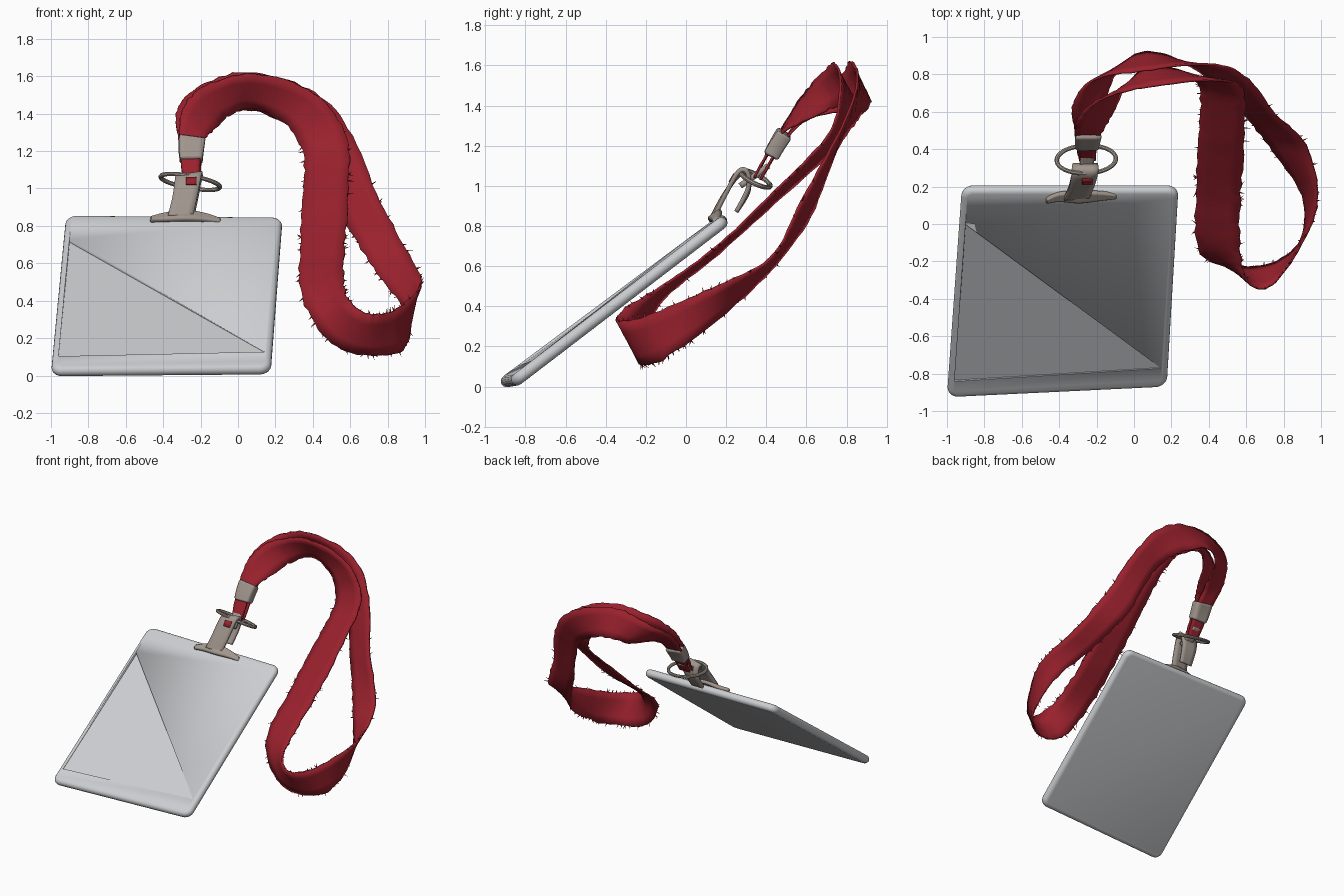
import bpy, bmesh, math, random
from mathutils import Vector as V

if "Cube" in bpy.data.objects:
    bpy.data.objects.remove(bpy.data.objects["Cube"])

random.seed(4)


def material(name, rgb):
    m = bpy.data.materials.new(name)
    m.diffuse_color = (*rgb, 1)
    m.use_nodes = True
    m.node_tree.nodes["Principled BSDF"].inputs["Base Color"].default_value = m.diffuse_color
    return m


RED = material("red fabric", (0.32, 0.015, 0.026))
METAL = material("dull metal", (0.35, 0.30, 0.265))
PLASTIC = material("grey plastic", (0.60, 0.61, 0.63))


def make(name, bm, mat, angle=40):
    bmesh.ops.recalc_face_normals(bm, faces=bm.faces)
    me = bpy.data.meshes.new(name)
    bm.to_mesh(me)
    bm.free()
    ob = bpy.data.objects.new(name, me)
    bpy.context.collection.objects.link(ob)
    me.materials.append(mat)
    bpy.ops.object.select_all(action='DESELECT')
    bpy.context.view_layer.objects.active = ob
    ob.select_set(True)
    bpy.ops.object.shade_smooth_by_angle(angle=math.radians(angle))
    return ob


def spline(pts, sub):
    """Catmull-Rom through rows of (centre xyz, half-width vector xyz)."""
    rows = [(V(p[:3]), V(p[3:])) for p in pts]
    out = []
    for i in range(len(rows) - 1):
        a, b, c, d = (rows[min(max(i + k, 0), len(rows) - 1)] for k in (-1, 0, 1, 2))
        for s in range(sub):
            t = s / sub
            out.append(tuple(
                0.5 * (2 * b[k] + (c[k] - a[k]) * t
                       + (2 * a[k] - 5 * b[k] + 4 * c[k] - d[k]) * t * t
                       + (3 * b[k] - a[k] - 3 * c[k] + d[k]) * t ** 3) for k in (0, 1)))
    return out + [rows[-1]]


def ribbon(name, rows, mat, thick, cols=4, rough=0.0):
    bm = bmesh.new()
    grid = []
    for i, (c, w) in enumerate(rows):
        t = rows[min(i + 1, len(rows) - 1)][0] - rows[max(i - 1, 0)][0]
        n = t.cross(w).normalized()
        line = []
        for j in range(cols + 1):
            s = 2 * j / cols - 1
            edge = 1 + (random.uniform(-rough, rough) * 8 if abs(s) == 1 else 0)
            line.append(bm.verts.new(c + w * s * edge + n * random.uniform(-rough, rough) * 0.3))
        grid.append(line)
    for a, b in zip(grid, grid[1:]):
        for j in range(cols):
            bm.faces.new((a[j], a[j + 1], b[j + 1], b[j]))
    ob = make(name, bm, mat)
    m = ob.modifiers.new("thickness", 'SOLIDIFY')
    m.thickness, m.offset = thick, 0
    return ob


# --- Card holder: rounded slab mapped onto a leaning four-cornered patch
TL, TR = V((-.92, .20, .842)), V((.238, .20, .832))
BL, BR = V((-1, -.920, .008)), V((.175, -.863, .018))
NORMAL = (TR - BL).cross(TL - BR).normalized()
HALF = 0.03


def on_card(u, v, h):
    return BL.lerp(BR, u).lerp(TL.lerp(TR, u), v) + NORMAL * h


def outline(inset, h):
    r = 0.06 - inset
    pts = []
    for k, (su, sv) in enumerate(((1, 1), (0, 1), (0, 0), (1, 0))):
        for s in range(7):
            a = math.pi / 2 * (k + s / 6)
            x = (1.16 - .06 if su else .06) + r * math.cos(a)
            y = (1.40 - .06 if sv else .06) + r * math.sin(a)
            pts.append(on_card(x / 1.16, y / 1.40, h))
    return pts


bm = bmesh.new()
loops = []
for k in range(9):
    a = math.pi * (k / 8 - .5)
    loops.append([bm.verts.new(p) for p in outline(HALF * (1 - math.cos(a)), HALF * math.sin(a))])
for a, b in zip(loops, loops[1:]):
    for i in range(len(a)):
        j = (i + 1) % len(a)
        bm.faces.new((a[i], a[j], b[j], b[i]))
bm.faces.new(loops[0])
bm.faces.new(loops[-1])
card = make("card_holder", bm, PLASTIC)

# Shallow three-cornered dent in the card front
bm = bmesh.new()
corners = ((.028, .835, .020), (.028, .085, .010), (.968, .105, .006))
low = [bm.verts.new(on_card(u, v, HALF - d)) for u, v, d in corners]
high = [bm.verts.new(on_card(u, v, HALF + .05)) for u, v, d in corners]
bm.faces.new(low)
bm.faces.new(high)
for i in range(3):
    j = (i + 1) % 3
    bm.faces.new((low[i], low[j], high[j], high[i]))
cutter = make("dent_cutter", bm, PLASTIC)
cutter.hide_render = True
cutter.hide_set(True)
cut = card.modifiers.new("dent", 'BOOLEAN')
cut.operation, cut.object, cut.solver = 'DIFFERENCE', cutter, 'EXACT'

# --- Strap: clip, over the arch, down the left strand, round and back up
PATH = (
    (-.25, .34, 1.04, -.045, 0, 0),
    (-.25, .455, 1.24, -.06, 0, 0),
    (-.21, .57, 1.37, -.09, -.01, .05),
    (-.11, .70, 1.47, -.06, -.03, .08),
    (.08, .785, 1.52, 0, -.05, .09),
    (.34, .79, 1.42, .07, -.02, .09),
    (.465, .72, 1.22, .115, 0, .05),
    (.47, .48, .98, .12, 0, .03),
    (.45, .17, .69, .12, 0, .02),
    (.455, -.12, .46, .11, .015, .05),
    (.55, -.26, .28, .05, -.04, .11),
    (.72, -.275, .215, 0, -.06, .11),
    (.88, -.12, .26, -.01, -.03, .11),
    (.94, .14, .41, .04, -.015, .08),
    (.82, .42, .61, .10, .0, .03),
    (.66, .60, .89, .10, -.02, .04),
    (.51, .77, 1.25, .08, .02, .07),
    (.33, .855, 1.43, .05, 0, .10),
    (.06, .87, 1.52, -.01, -.05, .10),
    (-.15, .80, 1.46, -.07, -.03, .08),
    (-.25, .62, 1.37, -.08, 0, .03),
    (-.25, .485, 1.22, -.06, 0, 0),
    (-.25, .37, 1.03, -.045, 0, 0),
)
rows = spline(PATH, 8)
ribbon("neck_strap", rows, RED, .012, 4, .007)

# Frayed threads along the strap edges
bm = bmesh.new()
for _ in range(120):
    c, w = rows[random.randint(46, 122)]
    side = random.choice((-1, 1))
    base = c + w * side * .96
    out = (w.normalized() * side + V([random.uniform(-.6, .6) for _ in range(3)])).normalized()
    tip = base + out * random.uniform(.015, .038)
    if abs(tip.x) > 1:
        continue
    x = out.orthogonal().normalized() * .005
    y = out.cross(x)
    ring = [bm.verts.new(p) for p in (base + x, base - x * .5 + y * .87, base - x * .5 - y * .87)]
    top = bm.verts.new(tip)
    for i in range(3):
        bm.faces.new((ring[i], ring[(i + 1) % 3], top))
make("loose_threads", bm, RED)

# --- Metal crimp around both strands
crimp = ribbon("strap_crimp", spline(((-.25, .422, 1.145, -.060, 0, 0),
                                      (-.25, .452, 1.20, -.066, 0, .005),
                                      (-.245, .492, 1.265, -.070, 0, .01)), 4), METAL, .08)
crimp.modifiers.new("round", 'BEVEL').width = .01

# --- Split ring
bm = bmesh.new()
N, M = 40, 8
centre, ax, ay = V((-.255, .345, 1.035)), V((.158, 0, -.025)), V((.01, .075, -.035))
tube = []
for i in range(N):
    a = 2 * math.pi * i / N
    p = ax * math.cos(a) + ay * math.sin(a)
    t = (ay * math.cos(a) - ax * math.sin(a)).normalized()
    up = ax.cross(ay).normalized()
    side = t.cross(up)
    tube.append([bm.verts.new(centre + p + .012 * (up * math.cos(b) + side * math.sin(b)))
                 for b in (2 * math.pi * k / M for k in range(M))])
for i in range(N):
    a, b = tube[i], tube[(i + 1) % N]
    for k in range(M):
        bm.faces.new((a[k], a[(k + 1) % M], b[(k + 1) % M], b[k]))
make("split_ring", bm, METAL)

# --- Clip: folded tongue over the card edge, swivel tab and lower jaw wings
ribbon("clip_tongue", spline(((-.31, .135, .845, .065, 0, -.01),
                              (-.285, .19, .95, .065, 0, -.005),
                              (-.265, .26, 1.06, .07, 0, .01),
                              (-.26, .305, 1.06, .07, 0, .01),
                              (-.265, .31, .98, .06, 0, .01),
                              (-.28, .25, .87, .05, 0, 0)), 6), METAL, .022)
ribbon("swivel_tab", spline(((-.255, .27, 1.0, .04, 0, 0),
                             (-.25, .37, 1.07, .035, 0, 0),
                             (-.25, .41, 1.10, .03, 0, 0)), 4), METAL, .03)
# Strap end showing through the tongue
ribbon("strap_end", spline(((-.25, .216, 1.02, .028, 0, 0),
                            (-.25, .240, 1.06, .028, 0, 0)), 2), RED, .009)
jaw = ribbon("clip_jaw", spline(((-.47, .125, .835, 0, .012, .010),
                                 (-.40, .145, .845, 0, .022, .018),
                                 (-.29, .145, .855, 0, .030, .024),
                                 (-.18, .150, .845, 0, .022, .018),
                                 (-.095, .150, .825, 0, .012, .010)), 6), METAL, .03)
jaw.modifiers.new("round", 'BEVEL').width = .008
